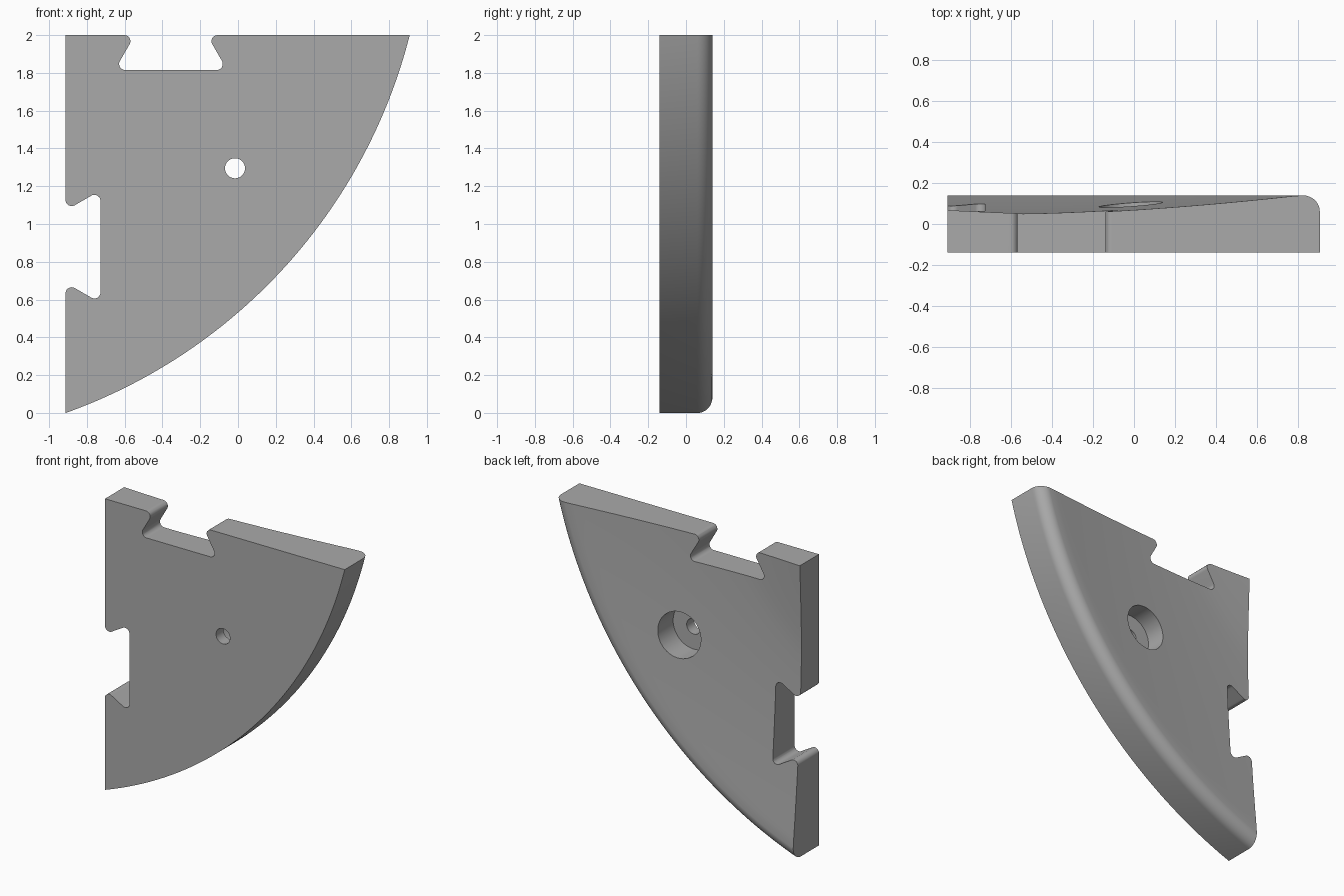
import bpy, bmesh, math
from mathutils import Vector

cube = bpy.data.objects.get("Cube")
if cube:
    bpy.data.objects.remove(cube, do_unlink=True)

CENTRE = Vector((-1.88, 2.71))      # axis of the curved rim, in x and z
RIM = 2.878
FRONT, BACK, FILLET = -0.14, 0.14, 0.08
LEFT, TOP = -0.913, 2.0

grey = bpy.data.materials.new("plain grey")
grey.use_nodes = True
grey.diffuse_color = (0.4, 0.4, 0.4, 1)
grey.node_tree.nodes["Principled BSDF"].inputs["Base Color"].default_value = (0.4, 0.4, 0.4, 1)


def make_object(name, bm):
    bmesh.ops.recalc_face_normals(bm, faces=bm.faces)
    mesh = bpy.data.meshes.new(name)
    bm.to_mesh(mesh)
    bm.free()
    obj = bpy.data.objects.new(name, mesh)
    bpy.context.collection.objects.link(obj)
    mesh.materials.append(grey)
    return obj


def prism(name, outline, y0, y1):
    """Extrude an x-z outline along y."""
    bm = bmesh.new()
    face = bm.faces.new([bm.verts.new((x, y0, z)) for x, z in outline])
    new = bmesh.ops.extrude_face_region(bm, geom=[face])["geom"]
    verts = [v for v in new if isinstance(v, bmesh.types.BMVert)]
    bmesh.ops.translate(bm, verts=verts, vec=(0, y1 - y0, 0))
    return make_object(name, bm)


def rounded(a, corner, b, radius=0.032, steps=8):
    """Points of an arc that rounds one corner."""
    u, v = (a - corner).normalized(), (b - corner).normalized()
    half = u.angle(v) / 2
    mid = corner + (u + v).normalized() * radius / math.sin(half)
    start = corner + u * radius / math.tan(half) - mid
    end = corner + v * radius / math.tan(half) - mid
    return [mid + start.lerp(end, i / steps).normalized() * radius for i in range(steps + 1)]


def dovetail(origin, along, inward):
    """Rounded dovetail notch that opens on an edge."""
    depth, mouth, floor = 0.185, 0.191, 0.298
    shape = [(-0.5, 0), (-mouth, 0), (-floor, depth), (floor, depth), (mouth, 0), (0.5, 0)]
    pts = [origin + along * s + inward * d for s, d in shape]
    return [p for i in range(1, 5) for p in rounded(*pts[i - 1:i + 2])]


def apply_boolean(obj, cutter, operation):
    mod = obj.modifiers.new(cutter.name, "BOOLEAN")
    mod.operation, mod.solver, mod.object = operation, "EXACT", cutter
    bpy.context.view_layer.objects.active = obj
    bpy.ops.object.modifier_apply(modifier=mod.name)
    bpy.data.objects.remove(cutter, do_unlink=True)


def disc(radius, sides=64):
    turn = 2 * math.pi / sides
    return [(-0.016 + radius * math.cos(i * turn), 1.295 + radius * math.sin(i * turn))
            for i in range(sides)]


# Cross-section of the plate: dished back, rounded rim, flat front
inner, crest = 0.9, RIM - FILLET
section = [(inner, FRONT)]
for i in range(33):
    r = inner + (crest - inner) * i / 32
    section.append((r, min(BACK, 0.05 + 0.07 * abs(r - 1.6) ** 1.5)))
for i in range(1, 13):
    t = math.pi / 2 * (1 - i / 12)
    section.append((crest + FILLET * math.cos(t), BACK - FILLET + FILLET * math.sin(t)))
section.append((RIM, FRONT))

# Sweep the section round the rim axis
bm = bmesh.new()
rings = []
for k in range(97):
    t = math.radians(-80 + 72 * k / 96)
    rings.append([bm.verts.new((CENTRE.x + r * math.cos(t), y, CENTRE.y + r * math.sin(t)))
                  for r, y in section])
n = len(section)
for a, b in zip(rings, rings[1:]):
    for j in range(n):
        bm.faces.new((a[j], a[(j + 1) % n], b[(j + 1) % n], b[j]))
bm.faces.new(rings[0])
bm.faces.new(rings[-1])
plate = make_object("corner_plate", bm)

# Straight edges with the two dovetail notches
right, down = Vector((1, 0)), Vector((0, -1))
outline = [Vector((LEFT, -0.2)), *dovetail(Vector((LEFT, 0.88)), -down, right),
           Vector((LEFT, TOP)), *dovetail(Vector((-0.355, TOP)), right, down),
           Vector((1.1, TOP)), Vector((1.1, -0.2))]
apply_boolean(plate, prism("edge_trim", outline, -0.5, 0.5), "INTERSECT")

# Screw hole with a wide recess in the back
apply_boolean(plate, prism("screw_hole", disc(0.053), -0.5, 0.5), "DIFFERENCE")
apply_boolean(plate, prism("screw_recess", disc(0.156), -0.06, 0.5), "DIFFERENCE")

plate.select_set(True)
bpy.context.view_layer.objects.active = plate
bpy.ops.object.shade_smooth_by_angle(angle=math.radians(25))
